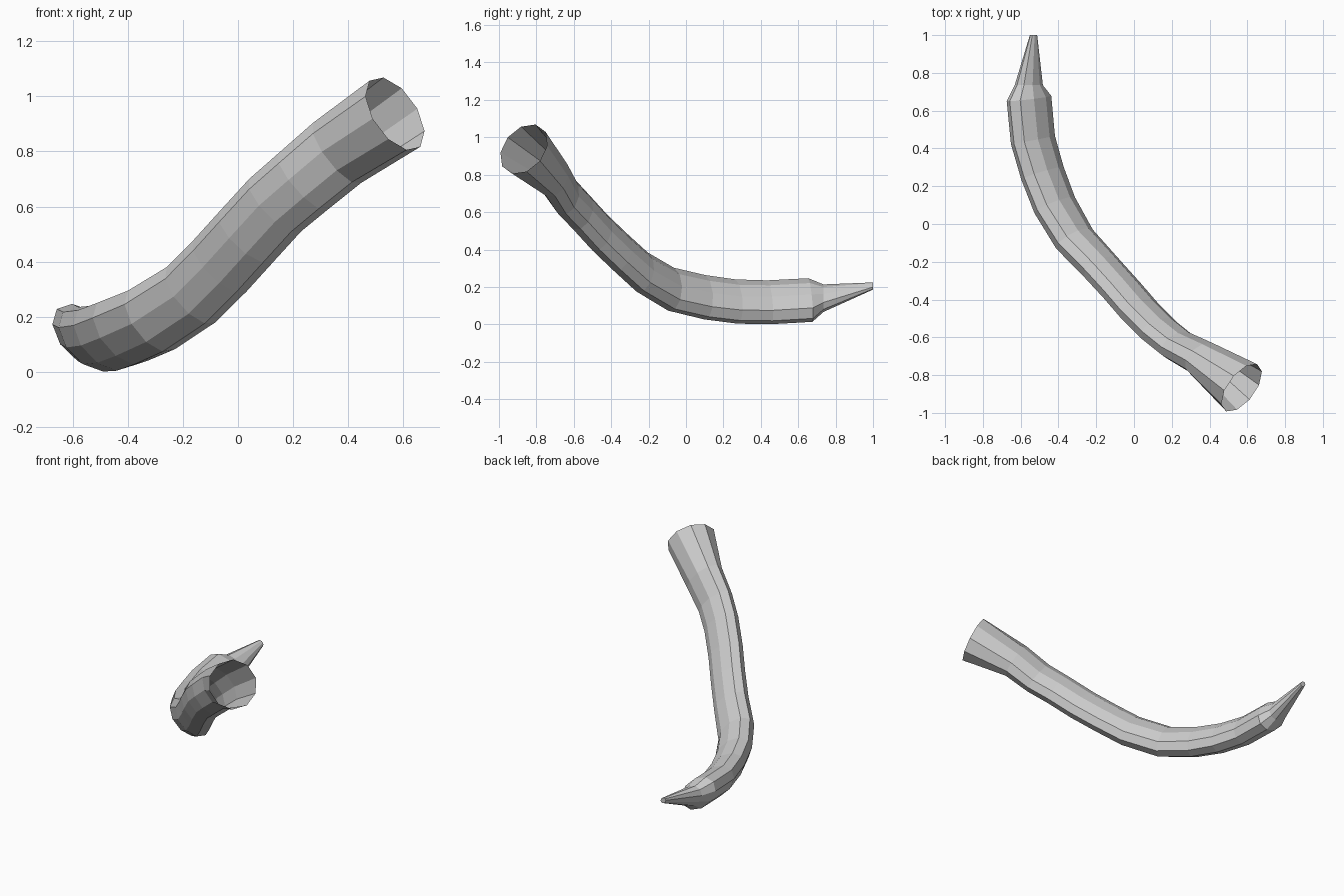
import bpy, bmesh
from math import sin, cos, pi
from mathutils import Vector

SIDES = 10
WIDE = Vector((-0.72, 0, 0.69))   # wide axis of the flattened section

# Path stations: centre x, y, z, wide radius, narrow radius
stations = [
    (-0.532, 1.00, 0.205, 0.022, 0.016),   # spike tip
    (-0.557, 0.735, 0.14, 0.086, 0.060),   # spike base
    (-0.556, 0.665, 0.13, 0.142, 0.088),   # shoulder
    (-0.535, 0.445, 0.118, 0.142, 0.088),
    (-0.485, 0.27, 0.122, 0.142, 0.088),
    (-0.42, 0.10, 0.145, 0.142, 0.088),
    (-0.315, -0.08, 0.188, 0.138, 0.088),
    (-0.17, -0.235, 0.28, 0.134, 0.085),
    (-0.065, -0.35, 0.385, 0.134, 0.083),
    (0.03, -0.46, 0.49, 0.134, 0.083),
    (0.135, -0.565, 0.605, 0.134, 0.083),
    (0.235, -0.645, 0.69, 0.136, 0.083),
    (0.36, -0.71, 0.795, 0.140, 0.092),    # neck
    (0.57, -0.867, 0.937, 0.152, 0.150),   # flared open mouth
]

# Loft the hollow curved tube
bm = bmesh.new()
centres = [Vector(s[:3]) for s in stations]
rings = []
for i, (x, y, z, a, b) in enumerate(stations):
    t = centres[min(i + 1, len(centres) - 1)] - centres[max(i - 1, 0)]
    if i in (0, 1):
        t = Vector((0, -1, 0))
    elif i == 2:
        t = centres[3] - centres[2]
    t.normalize()
    u = (WIDE - t * WIDE.dot(t)).normalized()
    v = t.cross(u)
    rings.append([bm.verts.new(centres[i] + u * a * cos(2 * pi * k / SIDES)
                               + v * b * sin(2 * pi * k / SIDES))
                  for k in range(SIDES)])
for r, s in zip(rings, rings[1:]):
    for k in range(SIDES):
        n = (k + 1) % SIDES
        bm.faces.new((r[k], r[n], s[n], s[k]))

# Close the small spike tip; the mouth stays open
bm.faces.new(rings[0][::-1])

mesh = bpy.data.meshes.new("curved_horn")
bm.to_mesh(mesh)
bm.free()
horn = bpy.data.objects.new("curved_horn", mesh)
bpy.context.collection.objects.link(horn)
